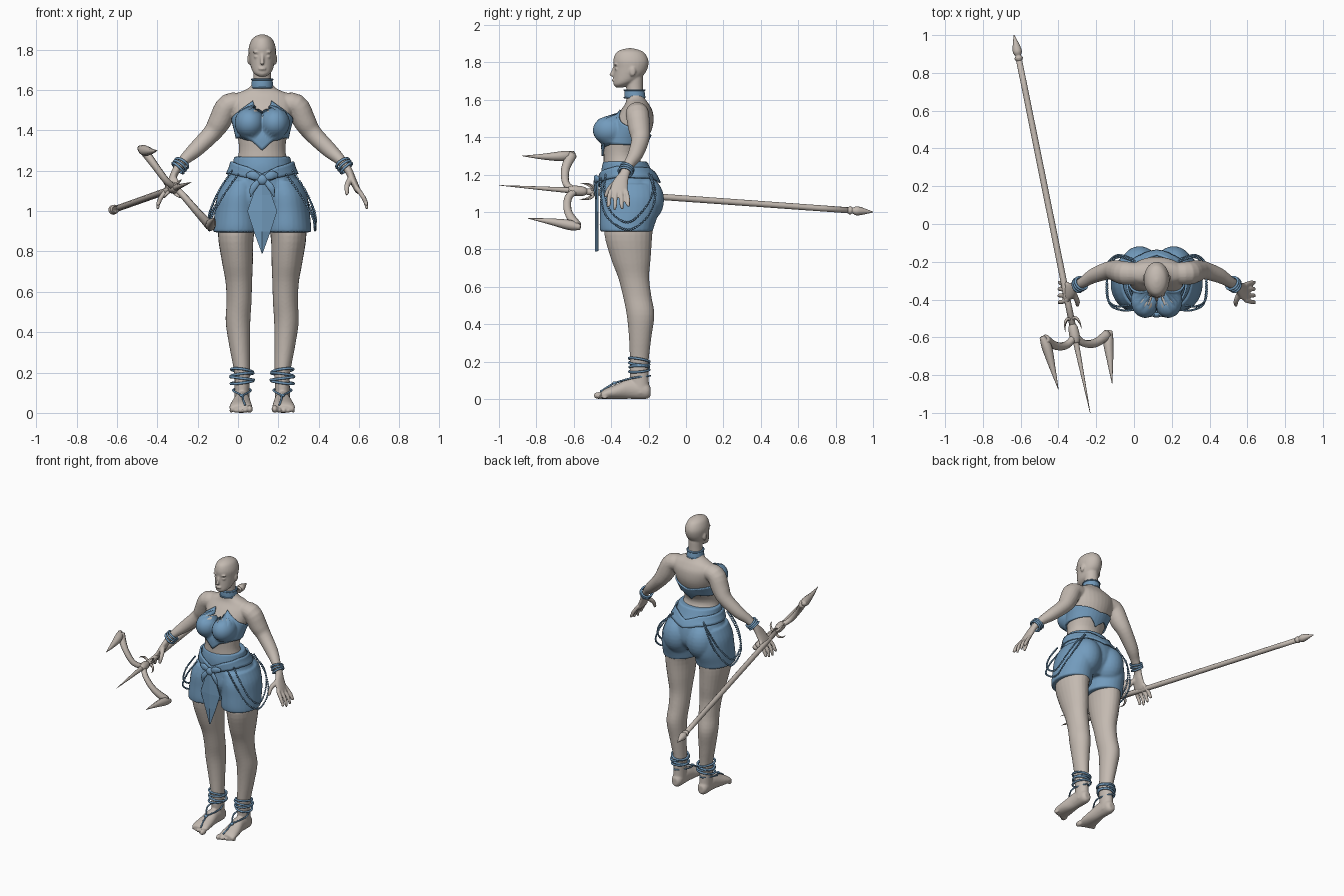
import bpy, bmesh, math
from mathutils import Vector, Matrix
from mathutils.bvhtree import BVHTree

if "Cube" in bpy.data.objects:
    bpy.data.objects.remove(bpy.data.objects["Cube"])

X, Y, Z = Vector((1, 0, 0)), Vector((0, 1, 0)), Vector((0, 0, 1))
MID = (0.12, 0, 0)      # the figure stands off centre, the spear balances it


def material(name, rgb):
    m = bpy.data.materials.new(name)
    m.use_nodes = True
    m.diffuse_color = (*rgb, 1)
    m.node_tree.nodes["Principled BSDF"].inputs["Base Color"].default_value = (*rgb, 1)
    return m


SKIN = material("pale_stone", (0.55, 0.49, 0.44))
BLUE = material("cloth_blue", (0.17, 0.33, 0.51))


def finish(name, bm, mat, loc=MID, smooth=True):
    bmesh.ops.recalc_face_normals(bm, faces=bm.faces)
    for f in bm.faces:
        f.smooth = smooth
    me = bpy.data.meshes.new(name)
    bm.to_mesh(me)
    bm.free()
    me.materials.append(mat)
    ob = bpy.data.objects.new(name, me)
    ob.location = loc
    bpy.context.scene.collection.objects.link(ob)
    return ob


def spline(keys, sub, cyclic=False):
    """Smooth curve through keys of any dimension."""
    n, out = len(keys), []
    pick = (lambda i: keys[i % n]) if cyclic else (lambda i: keys[max(0, min(n - 1, i))])
    for i in range(n if cyclic else n - 1):
        for k in range(sub):
            t = k / sub
            out.append([0.5 * (2 * b + (c - a) * t + (2 * a - 5 * b + 4 * c - d) * t * t
                               + (3 * b - a - 3 * c + d) * t ** 3)
                        for a, b, c, d in zip(pick(i - 1), pick(i), pick(i + 1), pick(i + 2))])
    return out if cyclic else out + [list(keys[-1])]


def loft(bm, keys, side=1, ref=Y, along=None, seg=20, sub=4, cyclic=False):
    """Sweep an ellipse through keys (x, y, z, half width, half depth)."""
    pts = spline(keys, sub, cyclic)
    n, rings = len(pts), []
    pos = [Vector((p[0] * side, p[1], p[2])) for p in pts]
    for i, p in enumerate(pts):
        nxt = pos[(i + 1) % n] if cyclic else pos[min(i + 1, n - 1)]
        prv = pos[i - 1] if cyclic else pos[max(i - 1, 0)]
        t = along or (nxt - prv).normalized()
        u = ref.cross(t).normalized()
        v = t.cross(u)
        a, b = max(p[3], 0.001), max(p[4], 0.001)
        rings.append([bm.verts.new(pos[i] + u * a * math.cos(w) + v * b * math.sin(w))
                      for w in (math.tau * k / seg for k in range(seg))])
    for i in range(n if cyclic else n - 1):
        r, q = rings[i], rings[(i + 1) % n]
        for k in range(seg):
            bm.faces.new((r[k - 1], r[k], q[k], q[k - 1]))
    if not cyclic:
        bm.faces.new(rings[0])
        bm.faces.new(rings[-1])


def ball(bm, c, r, side=1, seg=16):
    m = Matrix.Translation((c[0] * side, c[1], c[2])) @ Matrix.Diagonal((*r, 1))
    bmesh.ops.create_uvsphere(bm, u_segments=seg, v_segments=seg // 2 + 2, radius=1, matrix=m)


def cord(bm, pts, r, side=1, ref=Z, cyclic=False, sub=4):
    loft(bm, [(*p, r, r) for p in pts], side, ref, None, 8, sub, cyclic)


def hoop(bm, c, axis, rx, ry, r, side=1):
    q = axis.to_track_quat('Z', 'Y')
    pts = [Vector(c) + q @ Vector((rx * math.cos(w), ry * math.sin(w), 0))
           for w in (math.tau * k / 16 for k in range(16))]
    cord(bm, pts, r, side, Vector((axis.x * side, axis.y, axis.z)), True, 2)


def fuse(ob, size, rounds):
    m = ob.modifiers.new("fuse", 'REMESH')
    m.mode, m.voxel_size, m.use_smooth_shade = 'VOXEL', size, True
    m = ob.modifiers.new("soften", 'SMOOTH')
    m.factor, m.iterations = 0.5, rounds


def lerp(table, t):
    for (a, u), (b, v) in zip(table, table[1:]):
        if t <= b:
            return u + (v - u) * (t - a) / (b - a)
    return table[-1][1]


def cover(name, tree, low, high, gap, rows=10, cols=96):
    """Wrap a cloth band round a form; low and high give z by angle from the front."""
    bm, grid = bmesh.new(), []
    for c in range(cols):
        w = math.tau * c / cols
        d = Vector((math.sin(w), -math.cos(w), 0))
        t, col = min(w, math.tau - w), []
        for r in range(rows + 1):
            z = lerp(low, t) + (lerp(high, t) - lerp(low, t)) * r / rows
            axis = Vector((0, -0.31, z))
            hit = tree.ray_cast(axis + d, -d)[0] or axis + d * 0.1
            col.append(bm.verts.new(hit + d * gap))
        grid.append(col)
    for c in range(cols):
        for r in range(rows):
            bm.faces.new((grid[c - 1][r], grid[c][r], grid[c][r + 1], grid[c - 1][r + 1]))
    ob = finish(name, bm, BLUE)
    s = ob.modifiers.new("cloth", 'SOLIDIFY')
    s.thickness, s.offset = 0.01, 0
    return ob


# Torso and bust, also the form for the top
bm = bmesh.new()
loft(bm, [(0, -.31, 1.08, .16, .12), (0, -.33, 1.22, .135, .11), (0, -.345, 1.3, .115, .095),
          (0, -.325, 1.38, .125, .115), (0, -.29, 1.46, .145, .113), (0, -.268, 1.53, .158, .092),
          (0, -.262, 1.575, .14, .065), (0, -.268, 1.605, .075, .05), (0, -.274, 1.64, .046, .044),
          (0, -.275, 1.72, .044, .045)], along=Z, seg=32)
for s in (1, -1):
    ball(bm, (.06, -.405, 1.437), (.067, .082, .074), s, 24)
torso_form = BVHTree.FromBMesh(bm)

# Head and face
loft(bm, [(0, -.355, 1.666, .016, .02), (0, -.345, 1.68, .038, .042), (0, -.325, 1.7, .052, .062),
          (0, -.305, 1.735, .061, .081), (0, -.295, 1.77, .066, .09), (0, -.295, 1.81, .067, .094),
          (0, -.298, 1.85, .052, .077), (0, -.3, 1.868, .03, .045), (0, -.3, 1.876, .006, .01)],
     along=Z, seg=28)
loft(bm, [(0, -.378, 1.785, .008, .008), (0, -.392, 1.75, .008, .009), (0, -.402, 1.727, .011, .011)])
ball(bm, (0, -.388, 1.705), (.019, .01, .008))
for s in (1, -1):
    ball(bm, (.027, -.376, 1.787), (.022, .01, .006), s)
    ball(bm, (.028, -.371, 1.765), (.014, .01, .008), s)
    ball(bm, (.066, -.285, 1.752), (.008, .017, .027), s)

# Arms, hands, legs and feet
for s in (1, -1):
    loft(bm, [(.08, -.262, 1.53, .05, .055), (.165, -.26, 1.525, .058, .062),
              (.21, -.25, 1.445, .056, .058), (.25, -.245, 1.385, .046, .048),
              (.33, -.272, 1.305, .039, .04), (.385, -.305, 1.255, .028, .03),
              (.425, -.328, 1.205, .02, .027), (.448, -.35, 1.155, .018, .042),
              (.472, -.362, 1.105, .015, .048), (.48, -.364, 1.09, .008, .042)], s)
    for i, tip in enumerate((1.03, 1.01, 1.015, 1.035)):
        y = -.402 + .027 * i
        fan = (i - 1.5) * .007
        loft(bm, [(.468, y, 1.115, .013, .013), (.5, y + fan, 1.07, .012, .012),
                  (.514, y + fan, 1.04, .011, .011), (.518, y + fan * 2, tip, .007, .007)], s, seg=10)
    loft(bm, [(.44, -.365, 1.165, .016, .016), (.42, -.41, 1.125, .014, .014),
              (.42, -.432, 1.08, .009, .009)], s, seg=10)
    loft(bm, [(.11, -.3, 1.0, .1, .13), (.13, -.308, .88, .089, .128), (.123, -.295, .75, .077, .106),
              (.116, -.28, .65, .066, .083), (.115, -.261, .55, .062, .076), (.12, -.243, .45, .061, .074),
              (.112, -.245, .33, .051, .06), (.1, -.25, .2, .039, .05), (.1, -.25, .12, .037, .05),
              (.1, -.242, .03, .038, .048)], s, along=-Z, seg=24)
    loft(bm, [(.1, -.19, .04, .02, .025), (.1, -.215, .045, .036, .045), (.1, -.3, .054, .04, .053),
              (.104, -.37, .04, .051, .04), (.106, -.43, .028, .057, .028), (.106, -.455, .02, .05, .018)],
         s, Z, -Y)
    for i in range(5):
        r = .019 if i == 0 else .014 - .001 * i
        ball(bm, (.062 + .023 * i, -.466 + .008 * i, r), (r * .85, r * 1.5, r), s)
fuse(finish("body", bm, SKIN), 0.0055, 4)

# Strapless top
cover("top", torso_form,
      [(0, 1.3), (.35, 1.345), (.8, 1.362), (1.6, 1.36), (2.6, 1.37), (math.pi, 1.325)],
      [(0, 1.49), (.45, 1.51), (.85, 1.545), (1.3, 1.48), (1.8, 1.44), (math.pi, 1.41)], 0.006)

# Shorts
bm = bmesh.new()
loft(bm, [(0, -.325, 1.27, .14, .118), (0, -.318, 1.22, .15, .135), (0, -.3, 1.15, .178, .152),
          (0, -.3, 1.05, .19, .155), (0, -.31, .97, .13, .1)], along=-Z, seg=36)
for s in (1, -1):
    loft(bm, [(.1, -.3, 1.15, .09, .14), (.115, -.3, 1.08, .107, .158), (.123, -.303, 1.0, .112, .157),
              (.125, -.315, .93, .117, .147), (.126, -.318, .895, .118, .14)], s, along=-Z, seg=28)
    ball(bm, (.09, -.222, 1.065), (.1, .105, .125), s, 24)
hip_form = BVHTree.FromBMesh(bm)
fuse(finish("shorts", bm, BLUE), 0.0075, 4)

# Sash, knot, bow and hanging cloth
cover("sash", hip_form, [(0, 1.135), (.5, 1.165), (1.2, 1.185), (2.5, 1.18), (math.pi, 1.155)],
      [(0, 1.185), (.5, 1.22), (1.2, 1.245), (2.5, 1.235), (math.pi, 1.205)], 0.01, 4)
bm = bmesh.new()
ball(bm, (0, -.478, 1.155), (.028, .018, .026))
for s in (1, -1):
    loft(bm, [(.01, -.478, 1.16, .012, .008), (.045, -.482, 1.178, .022, .011),
              (.075, -.468, 1.175, .012, .008)], s, sub=4)
    loft(bm, [(.015, -.48, 1.15, .012, .007), (.045, -.487, 1.115, .016, .007),
              (.058, -.48, 1.07, .002, .003)], s, sub=4)
finish("sash_bow", bm, BLUE)

bm = bmesh.new()
rows = []
for x, z in ((.028, 1.155), (.046, 1.08), (.074, 1.0), (.042, .9), (.002, .79)):
    rows.append([bm.verts.new((x * k, -.486 + .01 * abs(k), z)) for k in (-1, 0, 1)])
for a, b in zip(rows, rows[1:]):
    for k in (0, 1):
        bm.faces.new((a[k], a[k + 1], b[k + 1], b[k]))
flap = finish("hanging_cloth", bm, BLUE, smooth=False)
flap.modifiers.new("cloth", 'SOLIDIFY').thickness = 0.008

# Bead strings swagged from the sash over each hip
bm = bmesh.new()
for s in (1, -1):
    for path in ([(.12, -.455, 1.18), (.19, -.455, 1.08), (.25, -.42, .97), (.262, -.31, .905),
                  (.258, -.21, .97), (.205, -.165, 1.08), (.13, -.185, 1.2)],
                 [(.15, -.43, 1.2), (.215, -.435, 1.1), (.258, -.4, 1.0), (.265, -.31, .945),
                  (.25, -.22, 1.02), (.2, -.175, 1.12), (.11, -.2, 1.21)]):
        last = Vector((9, 9, 9))
        for p in spline(path, 60):
            if (Vector(p) - last).length > .0115:
                last = Vector(p)
                bmesh.ops.create_icosphere(bm, subdivisions=1, radius=.0068,
                                           matrix=Matrix.Translation((p[0] * s, p[1], p[2])))
finish("hip_beads", bm, BLUE)

# Collar
bm = bmesh.new()
loft(bm, [(0, -.273, 1.608, .05, .05), (0, -.273, 1.613, .054, .056), (0, -.276, 1.65, .051, .053),
          (0, -.276, 1.656, .047, .048)], along=Z, seg=28, sub=3)
for z in (1.612, 1.652):
    hoop(bm, (0, -.275, z), Z, .053, .055, .004)
finish("collar", bm, BLUE)

# Wrist bangles, anklets and sandal cords
arm_dir = Vector((.04, -.024, -.05)).normalized()
for s, label in ((1, "left"), (-1, "right")):
    bm = bmesh.new()
    for k in (-1, 0, 1):
        tilt = (arm_dir + Vector((0, .15 * k, .1 * k))).normalized()
        hoop(bm, Vector((.408, -.319, 1.225)) + arm_dir * .016 * k, tilt, .036, .036, .0065, s)
    finish(label + "_bangles", bm, BLUE)
    bm = bmesh.new()
    for k in range(4):
        tilt = Vector((.12 * (-1) ** k, .08 * (k - 1), 1)).normalized()
        hoop(bm, (.1, -.25, .152 + .019 * k), tilt, .052, .058, .0065, s)
    finish(label + "_anklets", bm, BLUE)
    bm = bmesh.new()
    cord(bm, [(.085, -.458, .04), (.094, -.42, .064), (.1, -.38, .086), (.145, -.29, .112),
              (.1, -.192, .125), (.056, -.29, .112), (.1, -.38, .086)], .005, s, sub=6)
    ball(bm, (.1, -.382, .086), (.012, .012, .009), s)
    finish(label + "_sandal_cords", bm, BLUE)

# Trident shaft with finial, collar rings and centre tine
butt, tip = Vector((-.635, 1, 1)), Vector((-.232, -1, 1.143))
aim = (tip - butt).normalized()
bm = bmesh.new()
for run in ([(0, .002), (.03, .02), (.045, .024), (.055, .015), (.06, .023), (.068, .016)],
            [(.06, .016), (.4, .0165), (.78, .017)],
            [(.765, .015), (.775, .025), (.8, .027), (.815, .018)],
            [(.79, .02), (.82, .015), (.9, .009), (1, .001)]):
    loft(bm, [(*butt.lerp(tip, t), r, r) for t, r in run], ref=Z, seg=12, sub=3)
finish("trident_shaft", bm, SKIN, (0, 0, 0))

# Curved side arms, their blades and the thorns below them
bm = bmesh.new()
for arm, blade in (([(-.31, -.59, 1.115), (-.355, -.64, 1.15), (-.415, -.645, 1.23), (-.472, -.61, 1.308)],
                    [(-.487, -.597, 1.312), (-.462, -.65, 1.3), (-.432, -.76, 1.296), (-.4, -.877, 1.3)]),
                   ([(-.31, -.59, 1.115), (-.27, -.63, 1.075), (-.205, -.63, 1.0), (-.14, -.585, .928)],
                    [(-.127, -.565, .918), (-.136, -.62, .93), (-.126, -.73, .95), (-.116, -.845, .966)])):
    loft(bm, [(*p, w, w * 1.2) for p, w in zip(arm, (.016, .017, .019, .024))], ref=aim, seg=8)
    loft(bm, [(*p, w, w) for p, w in zip(blade, (.014, .027, .016, .001))], ref=Z, seg=8)
across = aim.cross(Z).normalized()
for k in range(4):
    out = Matrix.Rotation(math.pi * (k / 2 + .25), 3, aim) @ across
    root = butt.lerp(tip, .755)
    steps = ((0, 0, .009), (.03, .01, .008), (.055, -.015, .005), (.062, -.05, .001))
    loft(bm, [(*(root + out * o + aim * -b), r, r) for o, b, r in steps], ref=out.cross(aim), seg=8)
finish("trident_prongs", bm, SKIN, (0, 0, 0))
